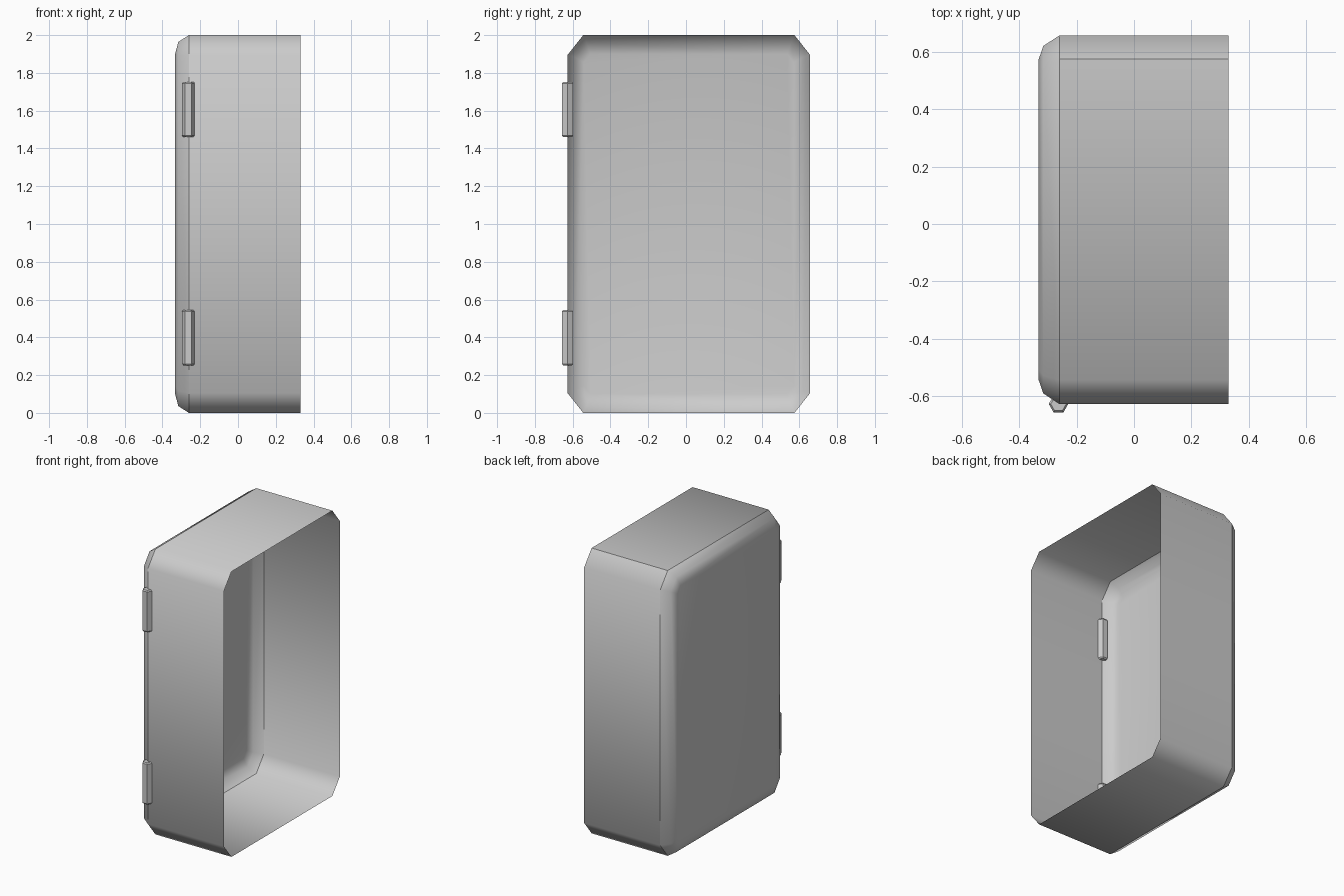
import bpy, bmesh, math

if "Cube" in bpy.data.objects:
    bpy.data.objects.remove(bpy.data.objects["Cube"])


def loft(name, rings, cap_start=False, cap_end=False, sharp=None):
    """Skin a list of equal-length point rings, with optional end caps."""
    bm = bmesh.new()
    loops = [[bm.verts.new(p) for p in ring] for ring in rings]
    n = len(loops[0])
    for a, b in zip(loops, loops[1:]):
        for i in range(n):
            j = (i + 1) % n
            bm.faces.new((a[i], a[j], b[j], b[i]))
    if cap_start:
        bm.faces.new(list(reversed(loops[0])))
    if cap_end:
        bm.faces.new(loops[-1])
    for f in bm.faces:
        f.smooth = True
    if sharp is not None:
        for a, b in zip(loops, loops[1:]):
            bm.edges.get((a[sharp], b[sharp])).smooth = False
    mesh = bpy.data.meshes.new(name)
    bm.to_mesh(mesh)
    bm.free()
    ob = bpy.data.objects.new(name, mesh)
    bpy.context.collection.objects.link(ob)
    return ob


Y0, Y1, Z1 = -0.627, 0.657, 2.0


def octagon(x, iy=0.0, iz=0.0, cy=0.083, cz=0.105):
    """Chamfered rectangle across the case at x, inset by iy and iz."""
    a, b, c, d = Y0 + iy, Y1 - iy, iz, Z1 - iz
    return [(x, y, z) for y, z in (
        (a + cy, c), (b - cy, c), (b, c + cz), (b, d - cz),
        (b - cy, d), (a + cy, d), (a, d - cz), (a, c + cz))]


# Open case shell, one crisp edge at the top
loft("case_shell", [octagon(-0.26), octagon(0.33)], sharp=4)

# Hollow door with a rounded rim
loft("door", [octagon(-0.333, 0.086, 0.1, 0.035, 0.045),
              octagon(-0.316, 0.037, 0.036, 0.062, 0.08),
              octagon(-0.26)], cap_start=True)


# Six-sided hinge barrels with softened ends
def hexagon(z, r):
    return [(-0.263 + r * math.cos(k * math.pi / 3),
             Y0 + r * math.sin(k * math.pi / 3), z) for k in range(6)]


for label, z0 in (("lower", 0.252), ("upper", 1.46)):
    z1 = z0 + 0.293
    hinge = loft(label + "_hinge",
                 [hexagon(z0, 0.027), hexagon(z0 + 0.008, 0.034),
                  hexagon(z1 - 0.008, 0.034), hexagon(z1, 0.027)],
                 cap_start=True, cap_end=True)
    hinge.data.shade_flat()
